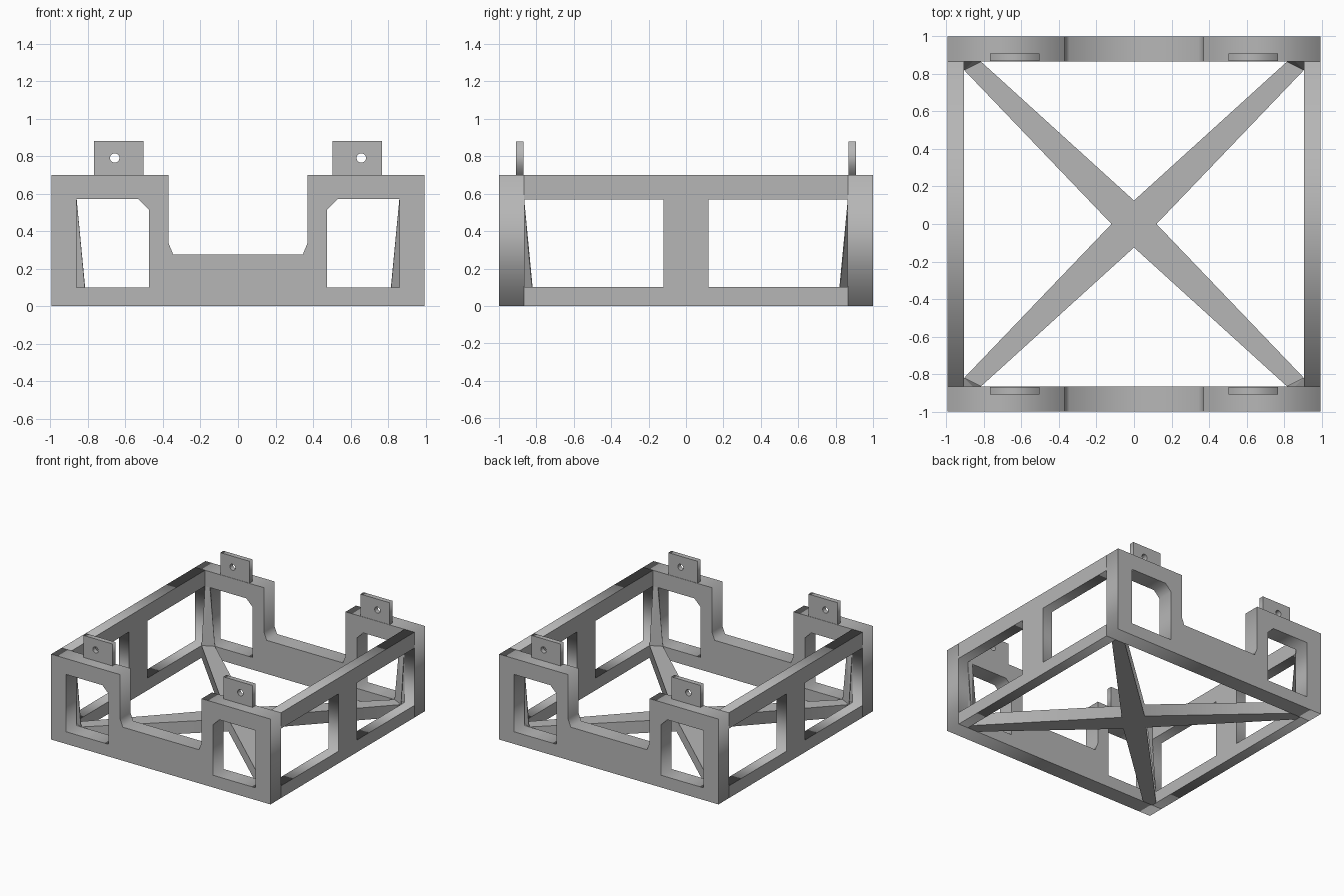
import bpy
import math
from mathutils import Matrix, Vector

cube = bpy.data.objects.get("Cube")
if cube:
    bpy.data.objects.remove(cube, do_unlink=True)

# Single grey material
grey = bpy.data.materials.new("light_grey")
grey.use_nodes = True
colour = (0.47, 0.47, 0.47, 1)
grey.diffuse_color = colour
grey.node_tree.nodes["Principled BSDF"].inputs["Base Color"].default_value = colour

X, Y, Z = Vector((1, 0, 0)), Vector((0, 1, 0)), Vector((0, 0, 1))
HALF_X, HALF_Y = 0.995, 1.0      # outer footprint
IN_X, IN_Y = 0.905, 0.865        # inner faces of the walls
RAIL, HEAD, TOP = 0.10, 0.57, 0.70   # window sill, window head, wall top


def add_mesh(name, mesh):
    mesh.materials.clear()
    mesh.materials.append(grey)
    ob = bpy.data.objects.new(name, mesh)
    bpy.context.collection.objects.link(ob)
    return ob


def plate(name, outlines, u, v, start, end):
    """Extrude a flat outline with holes along u x v from start to end."""
    curve = bpy.data.curves.new(name, "CURVE")
    curve.dimensions = "2D"
    curve.fill_mode = "BOTH"
    curve.extrude = abs(end - start) / 2
    for pts in outlines:
        spline = curve.splines.new("POLY")
        spline.points.add(len(pts) - 1)
        for p, (a, b) in zip(spline.points, pts):
            p.co = (a, b, 0, 1)
        spline.use_cyclic_u = True
    temp = bpy.data.objects.new(name, curve)
    bpy.context.collection.objects.link(temp)
    bpy.context.view_layer.update()
    graph = bpy.context.evaluated_depsgraph_get()
    mesh = bpy.data.meshes.new_from_object(temp.evaluated_get(graph))
    bpy.data.objects.remove(temp, do_unlink=True)
    w = u.cross(v)
    axes = Matrix((u, v, w)).transposed().to_4x4()
    mesh.transform(Matrix.Translation(w * (start + end) / 2) @ axes)
    mesh.name = name
    return add_mesh(name, mesh)


def rect(a0, a1, b0, b1):
    return [(a0, b0), (a1, b0), (a1, b1), (a0, b1)]


def flip(pts):
    return [(-a, b) for a, b in reversed(pts)]


# End walls: notched profile with a chamfered window each side
half = [(HALF_X, 0), (HALF_X, TOP), (0.37, TOP), (0.37, 0.335), (0.345, 0.275)]
window = [(0.475, RAIL), (0.86, RAIL), (0.86, HEAD), (0.53, HEAD), (0.475, 0.515)]
end_outline = [half + flip(half), window, flip(window)]

# Mounting tab with a round hole
hole = [(0.657 + 0.025 * math.cos(i * math.tau / 24),
         0.79 + 0.025 * math.sin(i * math.tau / 24)) for i in range(24)]
tab = rect(0.503, 0.768, TOP, 0.88)

for side, s in (("front", 1), ("back", -1)):
    # X cross Z points to -y, so positive offsets lie at the front
    plate(side + "_wall", end_outline, X, Z, s * IN_Y, s * HALF_Y)
    plate(side + "_left_tab", [tab, hole], X, Z, s * 0.868, s * 0.908)
    plate(side + "_right_tab", [flip(tab), flip(hole)], X, Z, s * 0.868, s * 0.908)

# Side walls with two windows and a middle post
opening = rect(0.12, IN_Y - 0.0005, RAIL, HEAD)
side_outline = [rect(-IN_Y, IN_Y, 0, TOP), opening, flip(opening)]
for side, s in (("left", 1), ("right", -1)):
    plate(side + "_wall", side_outline, Y, Z, s * IN_X, s * HALF_X)

# Diagonal floor brace
arm = [(0.12, 0), (IN_X, 0.82), (IN_X, IN_Y), (0.815, IN_Y), (0, 0.125)]
upper = arm + flip(arm)[1:]
lower = [(a, -b) for a, b in reversed(upper[1:-1])]
plate("cross_brace", [upper + lower], X, Y, 0, RAIL)

# Sloping corner gussets
for fy, sy in (("front", -1), ("back", 1)):
    for fx, sx in (("left", 1), ("right", -1)):
        pts = [(0.86, IN_Y, HEAD), (IN_X, IN_Y, HEAD),
               (IN_X, 0.82, RAIL), (0.815, IN_Y, RAIL)]
        verts = [(sx * a, sy * b, c) for a, b, c in pts]
        faces = [(0, 2, 1), (0, 3, 2)]
        if sx * sy < 0:
            faces = [f[::-1] for f in faces]
        mesh = bpy.data.meshes.new("gusset")
        mesh.from_pydata(verts, [], faces)
        # Face the inside of the frame
        mesh.update()
        if mesh.polygons[0].normal.x * sx > 0:
            mesh.flip_normals()
        ob = add_mesh(f"{fy}_{fx}_gusset", mesh)
        shell = ob.modifiers.new("thickness", "SOLIDIFY")
        shell.thickness = 0.004
        shell.offset = -1
